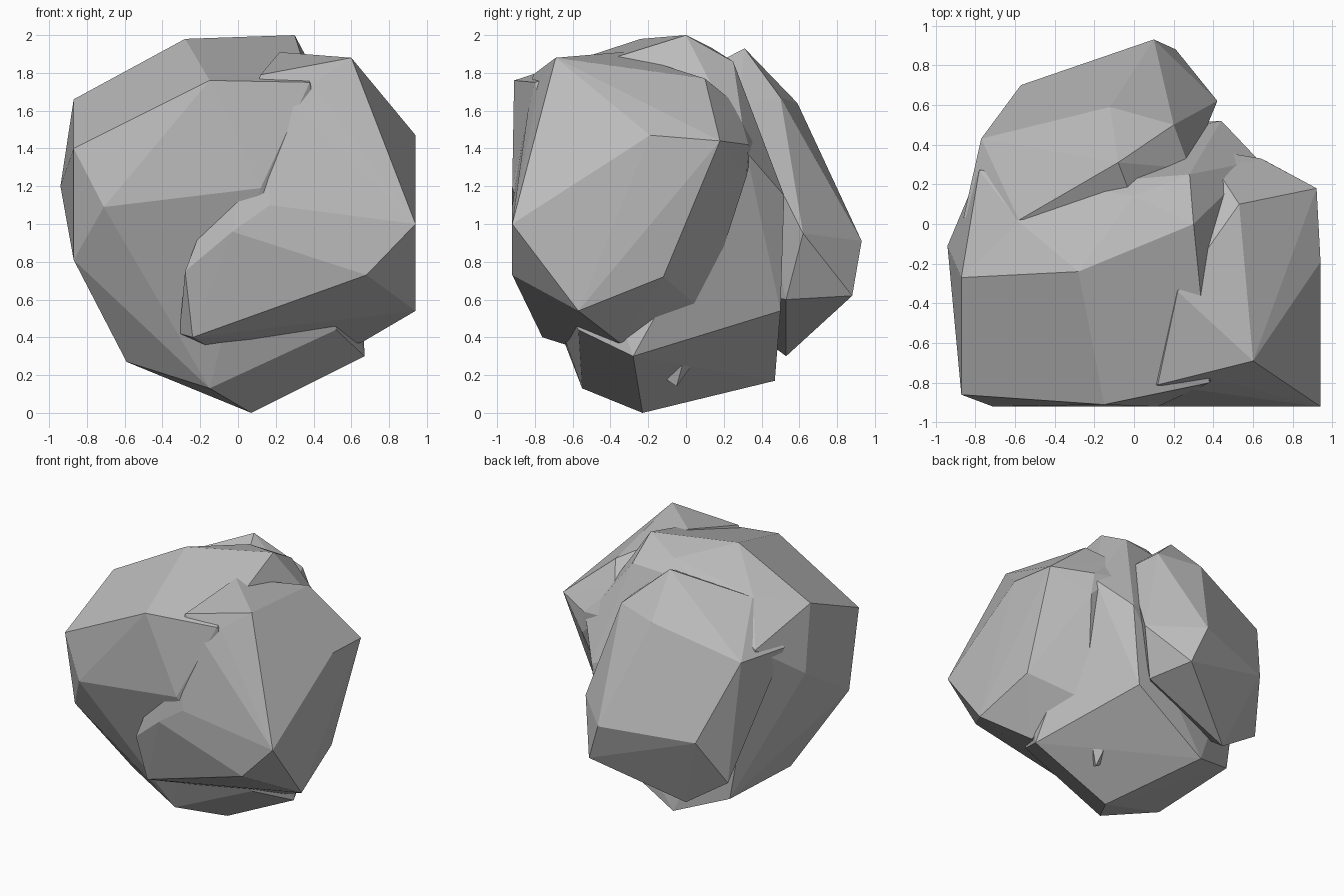
import bpy
import bmesh

# Remove only the default cube
default_cube = bpy.data.objects.get("Cube")
if default_cube is not None:
    bpy.data.objects.remove(default_cube, do_unlink=True)


def make_material(name, color):
    material = bpy.data.materials.new(name)
    material.use_nodes = True
    material.diffuse_color = color
    shader = next(node for node in material.node_tree.nodes
                  if node.type == "BSDF_PRINCIPLED")
    shader.inputs["Base Color"].default_value = color
    shader.inputs["Roughness"].default_value = .9
    return material


def make_chunk(name, corners, material):
    """Build one faceted chunk of stone as the convex hull of its corners."""
    bm = bmesh.new()
    for corner in corners:
        bm.verts.new(corner)
    bmesh.ops.convex_hull(bm, input=list(bm.verts), use_existing_faces=False)
    loose = [vert for vert in bm.verts if not vert.link_faces]
    bmesh.ops.delete(bm, geom=loose, context="VERTS")
    # Merge nearly flat neighbours into broad planes
    bmesh.ops.dissolve_limit(bm, angle_limit=.02,
                             verts=list(bm.verts), edges=list(bm.edges))
    bmesh.ops.recalc_face_normals(bm, faces=list(bm.faces))
    mesh = bpy.data.meshes.new(name)
    bm.to_mesh(mesh)
    bm.free()
    mesh.materials.append(material)
    for polygon in mesh.polygons:
        polygon.use_smooth = False
    chunk = bpy.data.objects.new(name, mesh)
    bpy.context.scene.collection.objects.link(chunk)
    return chunk


stone_gray = make_material("stone gray", (.5, .5, .5, 1))

# Core of the boulder: crown, walls, and the underside it rests on
crown = [
    (-.28, -.24, 1.98), (.3, 0, 2), (.28, .25, 1.86), (0, .14, 1.93),
    (.03, .23, 1.84), (-.15, -.91, 1.76), (.38, -.8, 1.75), (.4, .1, 1.78),
    (-.58, .01, 1.74),
]
walls = [
    (-.87, -.86, 1.4), (-.87, -.27, 1.66), (-.71, -.92, 1.09),
    (.12, -.92, 1.19), (-.94, -.11, 1.2), (-.87, -.74, .81),
    (-.78, .27, 1.48), (.63, .32, 1.38), (.44, .52, 1.15),
]
underside = [
    (.07, -.23, 0), (-.15, -.55, .13), (.67, -.28, .3), (.52, -.57, .44),
    (.37, .5, .54), (-.22, .47, .17), (-.59, .31, .3), (-.59, -.43, .27),
]
make_chunk("boulder_core", crown + walls + underside, stone_gray)

# Big slab split off along the front crack, hanging over the underside
slab_top = [
    (.6, -.69, 1.88), (.22, -.34, 1.91), (.53, .1, 1.77),
    (.4, -.78, 1.74), (.12, -.81, 1.79), (.94, -.19, 1.47), (.92, .18, 1.44),
]
slab_front = [
    (.94, -.92, 1), (.26, -.92, 1.01), (.17, -.92, 1.1),
    (-.03, -.92, .96), (-.28, -.84, .75), (.68, -.92, .73),
]
slab_bottom = [
    (-.24, -.76, .4), (-.31, -.65, .42), (-.14, -.57, .34), (.65, -.35, .37),
    (.94, -.57, .54), (.88, -.12, .72), (.5, .09, .54),
]
# The slab leans back into the core with no open crack
slab_back = [(.66, .32, 1.25), (.64, .33, 1.42), (.42, .27, 1.63),
             (.46, .36, 1.44)]
make_chunk("front_slab", slab_top + slab_front + slab_bottom + slab_back,
           stone_gray)

# Rear lump, parted from the core by the crack behind the crown
lump_top = [
    (-.08, .31, 1.93), (-.58, .02, 1.74), (.2, .5, 1.67),
    (-.12, .59, 1.64), (-.77, .43, 1.44), (-.86, .03, 1.43),
]
lump_back = [
    (.42, .62, .95), (.1, .93, .91), (-.57, .7, .87),
    (.21, .88, .62), (-.7, .49, .52), (-.37, .53, .3),
]
lump_inside = [(-.3, 0, .7), (0, .1, 1.82), (.28, .28, 1.62), (.3, .53, .6)]
make_chunk("rear_lump", lump_top + lump_back + lump_inside, stone_gray)

# Small chip poking out of the underside
chip = [(.27, -.14, .2), (.3, .03, .25), (.36, -.02, .25), (.31, -.05, .14),
        (.2, -.08, .22)]
make_chunk("underside_chip", chip, stone_gray)
